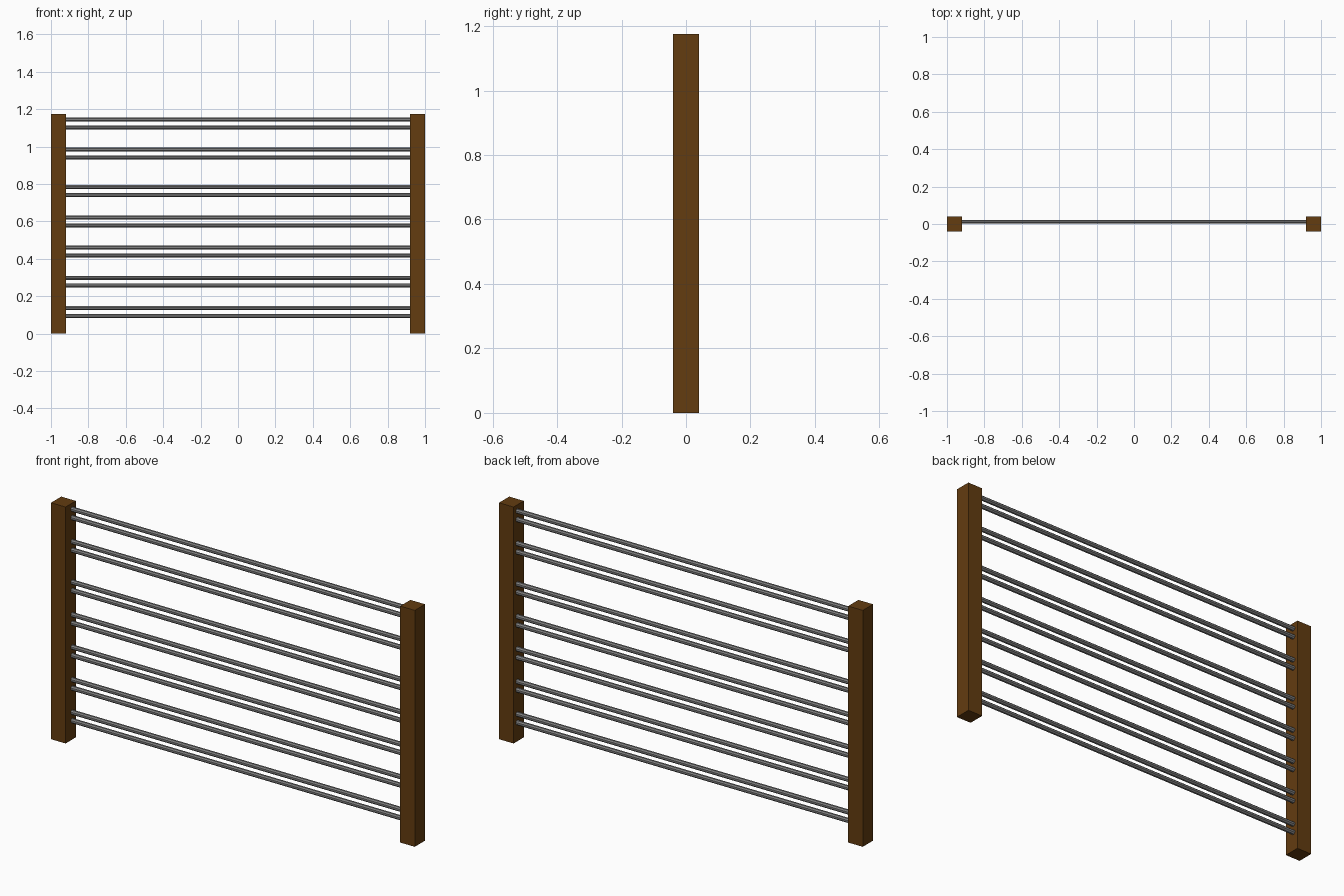
import bpy, bmesh, math
from mathutils import Matrix

if "Cube" in bpy.data.objects:
    bpy.data.objects.remove(bpy.data.objects["Cube"])


def material(name, rgb):
    m = bpy.data.materials.new(name)
    m.diffuse_color = (*rgb, 1)
    m.use_nodes = True
    m.node_tree.nodes["Principled BSDF"].inputs["Base Color"].default_value = m.diffuse_color
    return m


wood = material("brown wood", (0.125, 0.045, 0.005))
steel = material("grey metal", (0.22, 0.22, 0.22))

POST_W, POST_H = 0.08, 1.175
ROD_R, ROD_Y, ROD_LEN = 0.0115, 0.012, 1.86
PAIR_GAP = 0.042


def add_object(name, bm, mat):
    mesh = bpy.data.meshes.new(name)
    bm.to_mesh(mesh)
    bm.free()
    mesh.materials.append(mat)
    ob = bpy.data.objects.new(name, mesh)
    bpy.context.collection.objects.link(ob)
    return ob


# square end posts
for side, sx in (("left", -1), ("right", 1)):
    bm = bmesh.new()
    bmesh.ops.create_cube(bm, size=1, matrix=Matrix.Diagonal((POST_W, POST_W, POST_H, 1)))
    post = add_object(side + "_post", bm, wood)
    post.location = (sx * (1 - POST_W / 2), 0, POST_H / 2)

# horizontal rods in pairs, ends sunk slightly into the posts
for i, z in enumerate((0.094, 0.256, 0.418, 0.579, 0.741, 0.942, 1.103)):
    for part, dz in (("lower", 0), ("upper", PAIR_GAP)):
        bm = bmesh.new()
        turn = Matrix.Rotation(math.pi / 2, 4, 'Y') @ Matrix.Rotation(math.pi / 8, 4, 'Z')
        bmesh.ops.create_cone(bm, cap_ends=True, segments=8, radius1=ROD_R,
                              radius2=ROD_R, depth=ROD_LEN, matrix=turn)
        rod = add_object(f"{part}_rod_{i + 1}", bm, steel)
        rod.location = (0, ROD_Y, z + dz)
